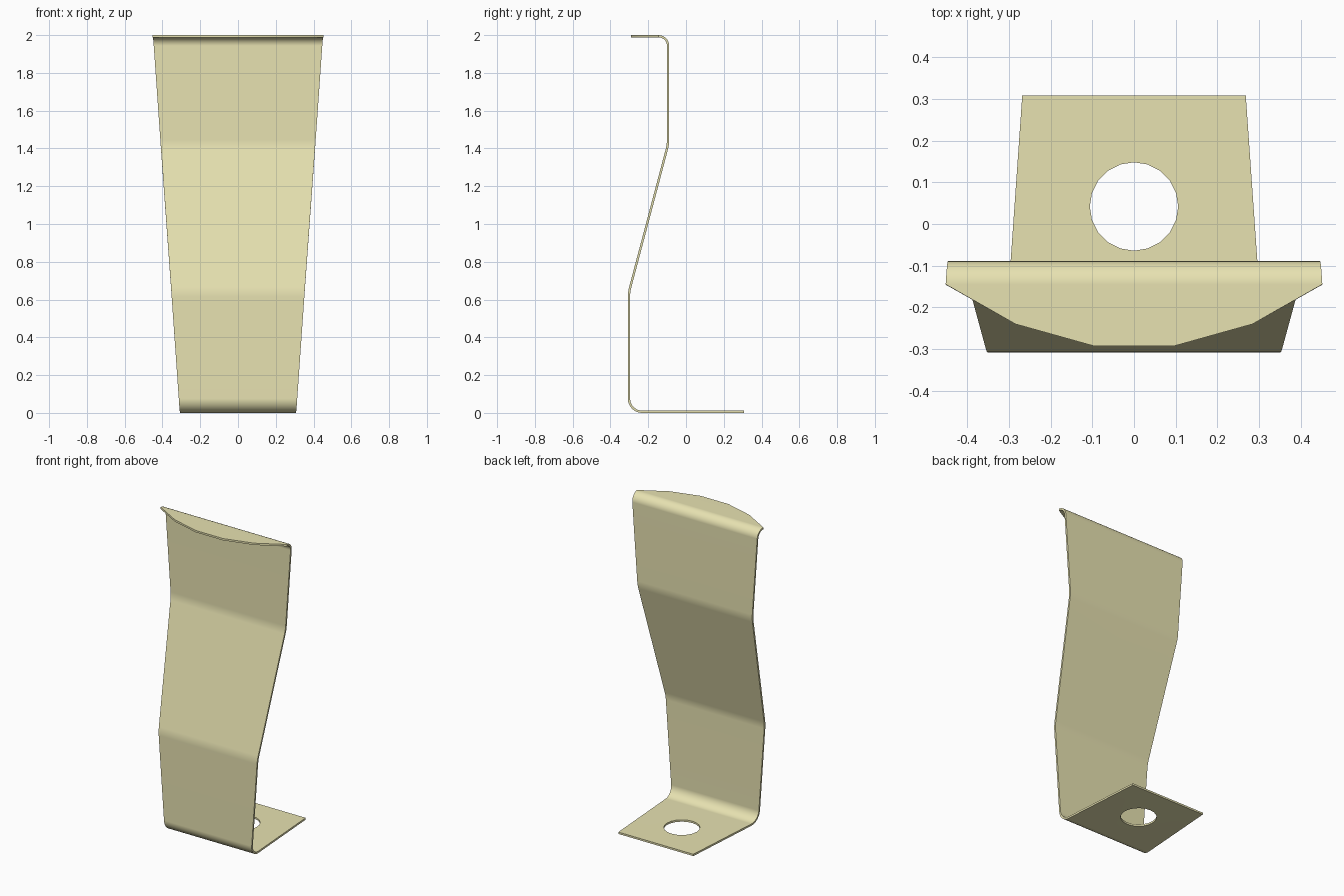
import bpy, bmesh, math
from mathutils import Vector

if "Cube" in bpy.data.objects:
    bpy.data.objects.remove(bpy.data.objects["Cube"])

THICK = 0.012


def rounded_path(corners):
    """(y, z, bend radius, segments) corners -> list of points with filleted bends."""
    pts = [Vector(c[:2]) for c in corners]
    out = [pts[0]]
    for i in range(1, len(pts) - 1):
        r, n = corners[i][2:]
        a = (pts[i - 1] - pts[i]).normalized()
        b = (pts[i + 1] - pts[i]).normalized()
        half = a.angle(b) / 2
        centre = pts[i] + (a + b).normalized() * (r / math.sin(half))
        start = pts[i] + a * (r / math.tan(half)) - centre
        end = pts[i] + b * (r / math.tan(half)) - centre
        total = start.angle(end)
        for k in range(n + 1):
            t = k / n
            out.append(centre + (start * math.sin((1 - t) * total)
                                 + end * math.sin(t * total)) / math.sin(total))
    return out + [pts[-1]]


# Centre line of the bent sheet, from foot to top lip
path = rounded_path([
    (0.308, 0.006, 0, 0),
    (-0.302, 0.006, 0.07, 8),
    (-0.302, 0.64, 0.2, 3),
    (-0.095, 1.42, 0.2, 3),
    (-0.095, 1.994, 0.05, 8),
    (-0.292, 1.994, 0, 0),
])

# Right half of the sheet; it widens steadily along its length
bm = bmesh.new()
rows, s = [], 0.0
for i, p in enumerate(path[:-1]):
    if i:
        s += (p - path[i - 1]).length
    rows.append([bm.verts.new((x, p.x, p.y)) for x in (0, 0.268 + 0.07 * s)])

# Foot plate with a round hole
hole = []
for k in range(11):
    a = math.pi * k / 10
    hole.append(bm.verts.new((0.106 * math.sin(a), 0.042 + 0.106 * math.cos(a), 0.006)))
bm.faces.new([rows[0][0], rows[0][1], rows[1][1], rows[1][0]] + hole[::-1])

# Upright and bends
for a, b in zip(rows[1:], rows[2:]):
    bm.faces.new((a[0], a[1], b[1], b[0]))

# Top lip with a faceted curved edge
lip = [bm.verts.new((x, y, 1.994)) for x, y in ((0.284, -0.24), (0.098, -0.292), (0, -0.292))]
bm.faces.new([rows[-1][0], rows[-1][1]] + lip)
bmesh.ops.recalc_face_normals(bm, faces=bm.faces)

mesh = bpy.data.meshes.new("bent_bracket")
bm.to_mesh(mesh)
bm.free()
bracket = bpy.data.objects.new("bent_bracket", mesh)
bpy.context.collection.objects.link(bracket)
bpy.context.view_layer.objects.active = bracket
bracket.select_set(True)

# Mirror to full width and give the sheet its thickness
bracket.modifiers.new("Mirror", 'MIRROR').use_clip = True
solid = bracket.modifiers.new("Thickness", 'SOLIDIFY')
solid.thickness = THICK
solid.offset = 0
solid.use_even_offset = True
bpy.ops.object.convert(target='MESH')

# Smooth bends, crisp sheet edges, flat panels
bpy.ops.object.shade_smooth_by_angle(angle=math.radians(30))
bracket.modifiers.new("Normals", 'WEIGHTED_NORMAL').keep_sharp = True

mat = bpy.data.materials.new("pale_yellow")
mat.diffuse_color = (0.8, 0.76, 0.44, 1)
mat.use_nodes = True
mat.node_tree.nodes["Principled BSDF"].inputs["Base Color"].default_value = mat.diffuse_color
bracket.data.materials.append(mat)
